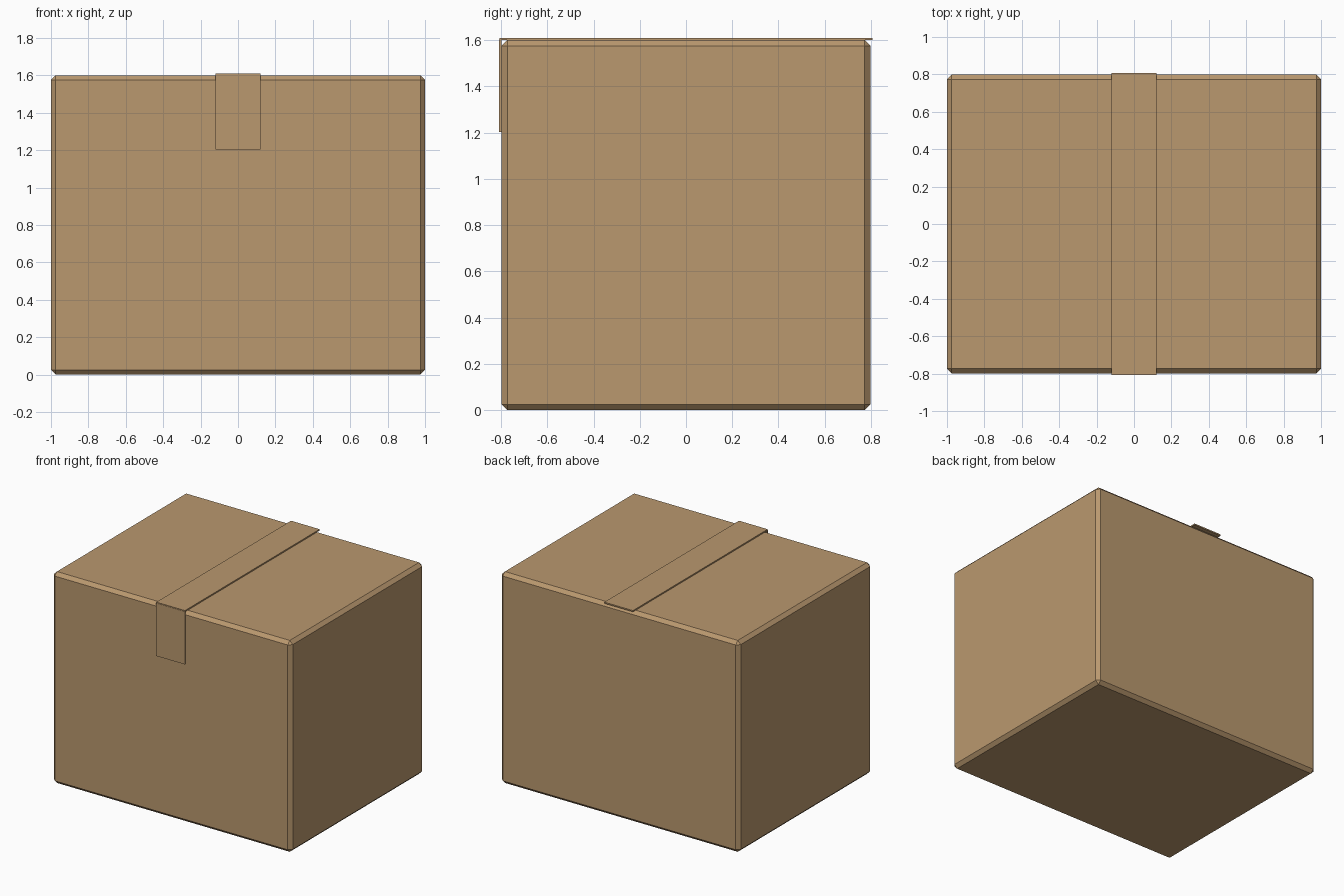
import bpy, bmesh
from mathutils import Vector

if "Cube" in bpy.data.objects:
    bpy.data.objects.remove(bpy.data.objects["Cube"])


def material(name, color):
    m = bpy.data.materials.new(name)
    m.diffuse_color = (*color, 1)
    m.use_nodes = True
    m.node_tree.nodes["Principled BSDF"].inputs["Base Color"].default_value = m.diffuse_color
    return m


def block(name, lo, hi, mat, bevel=0):
    """Axis-aligned block between two corners, with optional flat chamfer."""
    lo, hi = Vector(lo), Vector(hi)
    bm = bmesh.new()
    bmesh.ops.create_cube(bm, size=1)
    bmesh.ops.scale(bm, vec=hi - lo, verts=bm.verts)
    bmesh.ops.translate(bm, vec=(lo + hi) / 2, verts=bm.verts)
    if bevel:
        bmesh.ops.bevel(bm, geom=bm.edges[:], offset=bevel, segments=1,
                        affect='EDGES', profile=0.5)
    me = bpy.data.meshes.new(name)
    bm.to_mesh(me)
    bm.free()
    me.materials.append(mat)
    ob = bpy.data.objects.new(name, me)
    bpy.context.collection.objects.link(ob)
    return ob


cardboard = material("cardboard brown", (0.49, 0.315, 0.158))

# Chamfered carton body
block("carton", (-1, -0.798, 0), (1, 0.798, 1.6), cardboard, 0.025)
# Tape strip across the lid, slightly overhanging front and back
block("top_tape", (-0.12, -0.806, 1.6), (0.12, 0.806, 1.61), cardboard)
# Tape end folded down the front
block("front_tape", (-0.12, -0.808, 1.203), (0.12, -0.798, 1.603), cardboard)
